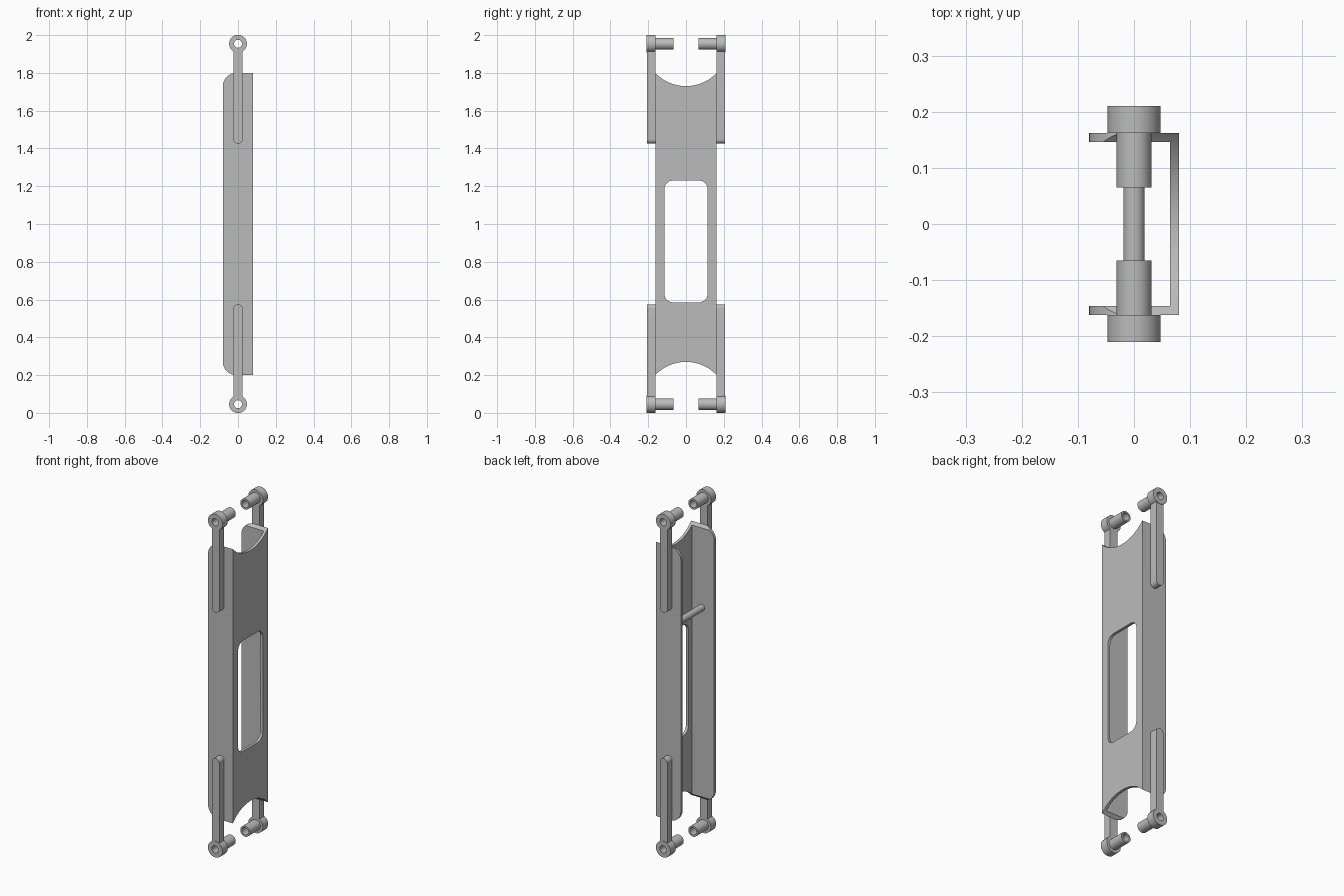
import bpy
import bmesh
from math import sin, cos, pi

cube = bpy.data.objects.get("Cube")
if cube:
    bpy.data.objects.remove(cube)

grey = bpy.data.materials.new("plain grey")
grey.use_nodes = True
grey.diffuse_color = (0.5, 0.5, 0.5, 1)
grey.node_tree.nodes["Principled BSDF"].inputs["Base Color"].default_value = (0.5, 0.5, 0.5, 1)

PIN_Z = 1.954          # height of the upper pin axis
HALF_Y = 0.162         # half width of the channel
WALL = 0.016


def finish(name, bm):
    bmesh.ops.recalc_face_normals(bm, faces=bm.faces[:])
    mesh = bpy.data.meshes.new(name)
    bm.to_mesh(mesh)
    bm.free()
    mesh.materials.append(grey)
    obj = bpy.data.objects.new(name, mesh)
    bpy.context.collection.objects.link(obj)
    return obj


def smooth(obj):
    bpy.ops.object.select_all(action="DESELECT")
    obj.select_set(True)
    bpy.context.view_layer.objects.active = obj
    bpy.ops.object.shade_smooth_by_angle(angle=pi / 6)


def prism(name, outline, place, lo, hi):
    """Extrude a 2D outline from lo to hi; place(u, v, d) gives the 3D point."""
    bm = bmesh.new()
    ends = [[bm.verts.new(place(u, v, d)) for u, v in outline] for d in (lo, hi)]
    for ring in ends:
        bm.faces.new(ring)
    n = len(outline)
    for i in range(n):
        j = (i + 1) % n
        bm.faces.new((ends[0][i], ends[0][j], ends[1][j], ends[1][i]))
    return finish(name, bm)


def rounded(u0, u1, v0, v1, radii, steps=10):
    """Rectangle with corner radii in the order ++, -+, --, +-."""
    pts = []
    corners = ((u1, v1, -1, -1), (u0, v1, 1, -1), (u0, v0, 1, 1), (u1, v0, -1, 1))
    for k, ((u, v, su, sv), r) in enumerate(zip(corners, radii)):
        if r == 0:
            pts.append((u, v))
            continue
        for i in range(steps + 1):
            a = (k + i / steps) * pi / 2
            pts.append((u + su * r + r * cos(a), v + sv * r + r * sin(a)))
    return pts


def circle(u, v, r, n=48):
    return [(u + r * cos(2 * pi * i / n), v + r * sin(2 * pi * i / n)) for i in range(n)]


def along_y(u, v, d):
    return (u, d, v)


def along_x(u, v, d):
    return (d, u, v)


def cut(obj, cutter):
    cutter.hide_render = True
    mod = obj.modifiers.new("cut", "BOOLEAN")
    mod.operation = "DIFFERENCE"
    mod.solver = "EXACT"
    mod.object = cutter
    bpy.context.view_layer.objects.active = obj
    bpy.ops.object.modifier_apply(modifier=mod.name)
    bpy.data.objects.remove(cutter)


# Channel body: two flanges with rounded free corners, joined by a web at +x
body = prism("channel_body", rounded(-0.08, 0.08, 0.2, 1.8, (0, 0.07, 0.07, 0)),
             along_y, -HALF_Y, HALF_Y)
inner = HALF_Y - WALL
cut(body, prism("hollow_cutter", rounded(-inner, inner, 0.1, 1.9, (0, 0, 0, 0)),
                along_x, -0.2, 0.08 - WALL))
# Window in the web
cut(body, prism("window_cutter", rounded(-0.114, 0.114, 0.585, 1.23, (0.045,) * 4),
                along_x, 0.03, 0.2))
# Scooped ends, concentric with the pins
for z in (PIN_Z, 2 - PIN_Z):
    cut(body, prism("scoop_cutter", circle(0, z, 0.224, 96), along_x, -0.2, 0.2))
smooth(body)

# Cross rod between the flanges
smooth(prism("cross_rod", circle(0, 1.32, 0.019), along_y, -inner - 0.004, inner + 0.004))


def bushing(name, sy, z, n=48):
    """Hollow pin: wide boss outside, narrower sleeve pointing inwards."""
    profile = ((0.021, 0.065), (0.031, 0.065), (0.031, HALF_Y),
               (0.047, HALF_Y), (0.047, 0.21), (0.021, 0.21))
    bm = bmesh.new()
    rings = [[bm.verts.new((x, sy * y, v)) for x, v in circle(0, z, r, n)] for r, y in profile]
    for a, b in zip(rings, rings[1:] + rings[:1]):
        for i in range(n):
            j = (i + 1) % n
            bm.faces.new((a[i], a[j], b[j], b[i]))
    smooth(finish(name, bm))


# Four arms, each with its bushing
for sy, side in ((-1, "front"), (1, "back")):
    for top, level in ((True, "upper"), (False, "lower")):
        outline = rounded(-0.024, 0.024, 1.425, PIN_Z - 0.032, (0, 0, 0.0239, 0.0239))
        if not top:
            outline = [(u, 2 - v) for u, v in outline]
        smooth(prism(f"{side}_{level}_arm", outline, along_y, sy * HALF_Y, sy * 0.207))
        bushing(f"{side}_{level}_bushing", sy, PIN_Z if top else 2 - PIN_Z)
